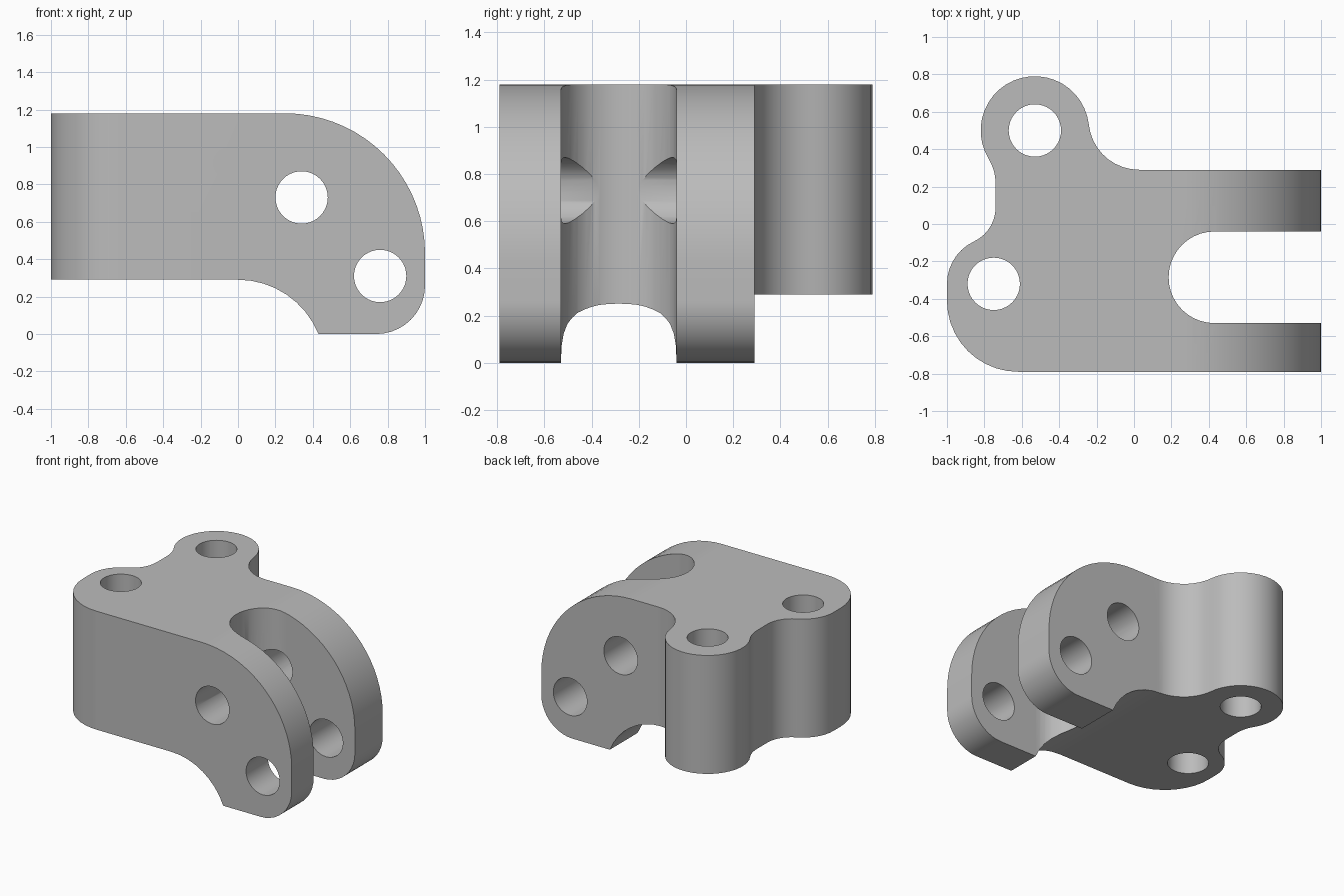
import bpy, bmesh, math
from math import pi, sin, cos, atan2
from mathutils import Vector

default = bpy.data.objects.get("Cube")
if default:
    bpy.data.objects.remove(default, do_unlink=True)

metal = bpy.data.materials.new("satin_grey")
metal.use_nodes = True
GREY = (0.5, 0.5, 0.5, 1)
metal.diffuse_color = GREY
metal.node_tree.nodes["Principled BSDF"].inputs["Base Color"].default_value = GREY


def arc(cx, cy, r, start, end, step=9):
    """Points along a circular arc, angles in degrees."""
    n = max(2, round(abs(end - start) / step))
    angles = [math.radians(start + (end - start) * i / n) for i in range(n + 1)]
    return [(cx + r * cos(a), cy + r * sin(a)) for a in angles]


def bearing(a, b):
    """Angle in degrees from point a to point b, in 0..360."""
    return math.degrees(atan2(b[1] - a[1], b[0] - a[0])) % 360


def prism(name, points, low, high, axis):
    """Extrude an outline along z (x-y outline) or y (x-z outline)."""
    place = (lambda p, d: (p[0], p[1], d)) if axis == "z" else (lambda p, d: (p[0], d, p[1]))
    bm = bmesh.new()
    face = bm.faces.new([bm.verts.new(place(p, low)) for p in points])
    grown = bmesh.ops.extrude_face_region(bm, geom=[face])["geom"]
    verts = [g for g in grown if isinstance(g, bmesh.types.BMVert)]
    bmesh.ops.translate(bm, verts=verts, vec=Vector(place((0, 0), high - low)))
    bmesh.ops.recalc_face_normals(bm, faces=bm.faces)
    mesh = bpy.data.meshes.new(name)
    bm.to_mesh(mesh)
    bm.free()
    mesh.materials.append(metal)
    obj = bpy.data.objects.new(name, mesh)
    bpy.context.collection.objects.link(obj)
    return obj


def combine(target, tool, operation):
    """Apply a boolean and remove the helper."""
    tool.hide_render = True
    mod = target.modifiers.new(operation.lower(), "BOOLEAN")
    mod.operation, mod.object, mod.solver = operation, tool, "EXACT"
    bpy.context.view_layer.objects.active = target
    bpy.ops.object.modifier_apply(modifier=mod.name)
    bpy.data.objects.remove(tool, do_unlink=True)


# Plan outline: two bosses, blending fillets and a rounded fork slot
rear_boss, front_boss = (-0.53, 0.50), (-0.75, -0.32)
right_fillet, left_fillet, waist_fillet = (0.027, 0.56), (-0.99, 0.217), (-0.94, 0.088)
plan = [(1.2, -0.79), (1.2, -0.53)]
plan += arc(0.43, -0.285, 0.245, 270, 90)
plan += [(1.2, -0.04), (1.2, 0.29)]
side_angle = bearing(right_fillet, rear_boss)
plan += arc(*right_fillet, 0.27, 270, side_angle)
plan += arc(*rear_boss, 0.29, side_angle - 180, bearing(rear_boss, left_fillet))[1:]
plan += arc(*left_fillet, 0.25, bearing(left_fillet, rear_boss), 0)[1:]
plan += arc(*waist_fillet, 0.20, 0, bearing(waist_fillet, front_boss) - 360)
plan += arc(*front_boss, 0.25, bearing(front_boss, waist_fillet), 180)[1:]
plan += arc(-0.62, -0.41, 0.38, 180, 270)
bracket = prism("clevis_bracket", plan, -0.2, 1.4, "z")

# Side outline: domed nose, rounded toe and arched underside
arch = (0.0, -0.174)
side = [(-1.2, 0.29)]
side += arc(*arch, 0.464, 90, bearing(arch, (0.43, 0)))
side += arc(0.74, 0.26, 0.26, 270, 360)
side += arc(0.25, 0.43, 0.75, 0, 90, 5)
side += [(-1.2, 1.18)]
combine(bracket, prism("side_cutter", side, -1, 1, "y"), "INTERSECT")

# Bolt holes through the bosses, pin holes through the fork
for axis, centres in (("z", [rear_boss, front_boss]), ("y", [(0.34, 0.73), (0.76, 0.31)])):
    for x, v in centres:
        hole = arc(x, v, 0.14, 0, 360)[:-1]
        combine(bracket, prism("hole_cutter", hole, -1.5, 1.5, axis), "DIFFERENCE")

# Smooth curved walls while flat faces stay flat
bpy.ops.object.select_all(action="DESELECT")
bracket.select_set(True)
bpy.context.view_layer.objects.active = bracket
bpy.ops.object.shade_smooth_by_angle(angle=math.radians(30))
normals = bracket.modifiers.new("clean_shading", "WEIGHTED_NORMAL")
normals.keep_sharp = True
